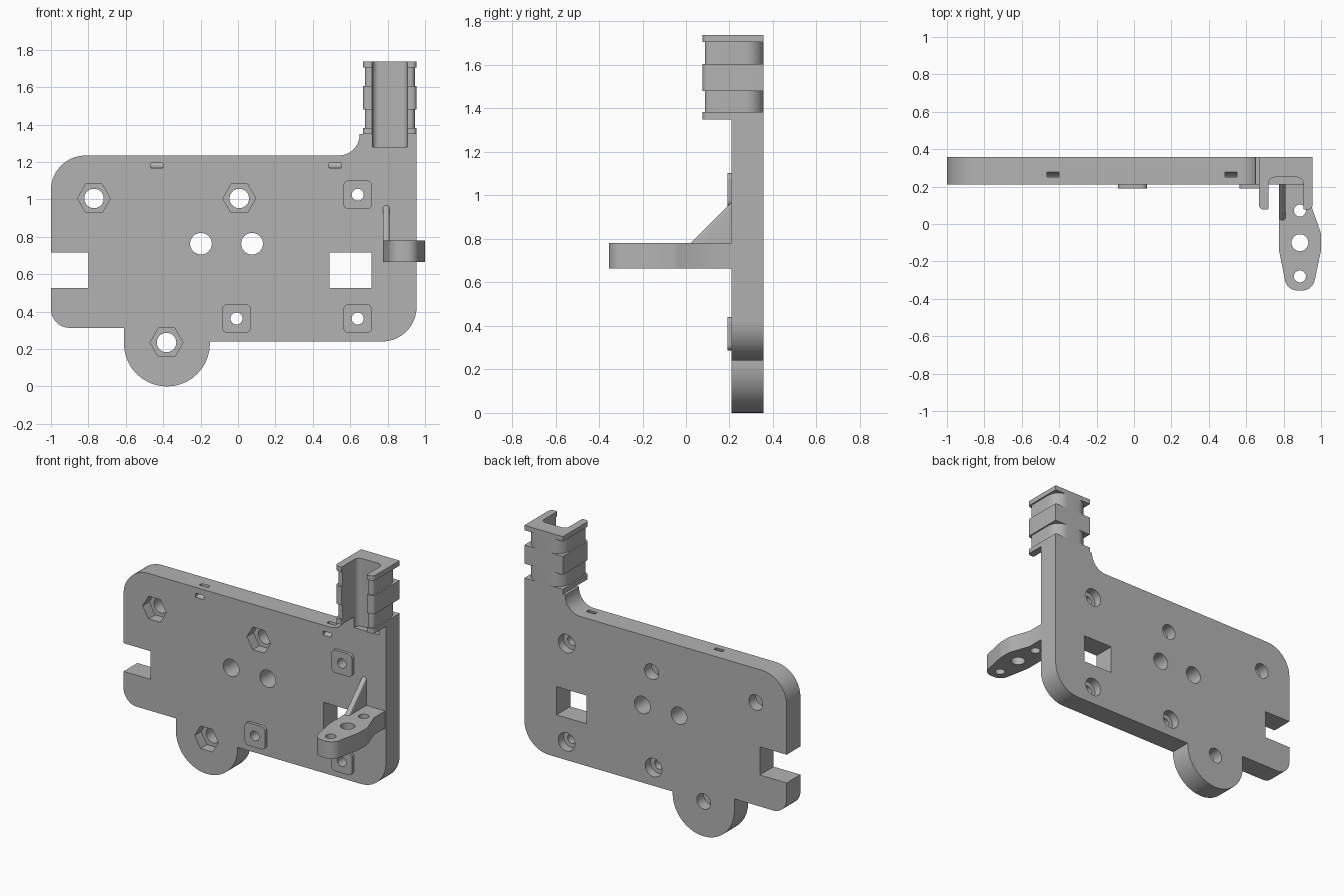
import bpy, bmesh, math
from mathutils import Vector

old = bpy.data.objects.get("Cube")
if old:
    bpy.data.objects.remove(old, do_unlink=True)

grey = bpy.data.materials.new("matte grey")
grey.use_nodes = True
COLOUR = (0.45, 0.45, 0.45, 1)
grey.diffuse_color = COLOUR
grey.node_tree.nodes["Principled BSDF"].inputs["Base Color"].default_value = COLOUR


def rounded(corners, steps=10):
    """Polygon from (u, v, radius) corners, each rounded by an arc."""
    out = []
    for i, (u, v, r) in enumerate(corners):
        p = Vector((u, v))
        if r == 0:
            out.append(p)
            continue
        a = (Vector(corners[i - 1][:2]) - p).normalized()
        b = (Vector(corners[(i + 1) % len(corners)][:2]) - p).normalized()
        half = a.angle(b) / 2
        centre = p + (a + b).normalized() * (r / math.sin(half))
        start = p + a * (r / math.tan(half)) - centre
        end = p + b * (r / math.tan(half)) - centre
        sweep = start.angle_signed(end)
        for k in range(steps + 1):
            t = -sweep * k / steps
            q = Vector((start.x * math.cos(t) - start.y * math.sin(t),
                        start.x * math.sin(t) + start.y * math.cos(t))) + centre
            if not out or (q - out[-1]).length > 1e-4:
                out.append(q)
    return out


def rect(u0, u1, v0, v1, r=0):
    return rounded([(u0, v0, r), (u1, v0, r), (u1, v1, r), (u0, v1, r)])


def circle(u, v, r, n=40):
    return [(u + r * math.cos(math.tau * k / n), v + r * math.sin(math.tau * k / n))
            for k in range(n)]


def prism(name, points, axis, lo, hi):
    """Extrude a flat outline along one axis from lo to hi."""
    place = {"X": lambda u, v, w: (w, u, v),
             "Y": lambda u, v, w: (u, w, v),
             "Z": lambda u, v, w: (u, v, w)}[axis]
    bm = bmesh.new()
    ends = [[bm.verts.new(place(p[0], p[1], w)) for p in points] for w in (lo, hi)]
    bm.faces.new(ends[0])
    bm.faces.new(ends[1][::-1])
    n = len(points)
    for i in range(n):
        j = (i + 1) % n
        bm.faces.new((ends[0][j], ends[0][i], ends[1][i], ends[1][j]))
    bmesh.ops.recalc_face_normals(bm, faces=bm.faces)
    mesh = bpy.data.meshes.new(name)
    bm.to_mesh(mesh)
    bm.free()
    mesh.materials.append(grey)
    obj = bpy.data.objects.new(name, mesh)
    bpy.context.collection.objects.link(obj)
    return obj


def cut(obj, points, axis, lo, hi, operation="DIFFERENCE"):
    tool = prism("cutter", points, axis, lo, hi)
    tool.hide_render = True
    mod = obj.modifiers.new("cut", "BOOLEAN")
    mod.operation, mod.solver, mod.object = operation, "EXACT", tool
    bpy.context.view_layer.objects.active = obj
    bpy.ops.object.modifier_apply(modifier=mod.name)
    bpy.data.objects.remove(tool, do_unlink=True)


FRONT, BACK = 0.21, 0.357

# Main plate with side notch, round lobe and neck
plate = prism("plate", rounded([
    (-1, 1.235, .185), (-1, .715, 0), (-.8, .715, 0), (-.8, .525, 0), (-1, .525, 0),
    (-1, .313, .1), (-.61, .313, 0), (-.61, 0, .23), (-.15, 0, .23), (-.15, .24, 0),
    (.955, .24, .185), (.955, 1.35, 0), (.65, 1.35, 0), (.65, 1.235, .11)]),
    "Y", FRONT, BACK)

# Square pads, drilled and counterbored from behind
for x, z in ((-.008, .363), (.64, .363), (.64, 1.025)):
    cut(plate, rect(x - .077, x + .077, z - .077, z + .077, .03), "Y", .19, .25, "UNION")
    cut(plate, circle(x, z, .032), "Y", .1, .4)
    cut(plate, circle(x, z, .062), "Y", .3, .4)

# Hexagonal nut pockets with bolt holes
for x, z in ((-.77, 1.005), (.007, 1.005), (-.382, .235)):
    cut(plate, circle(x, z, .088, 6), "Y", .1, .28)
    cut(plate, circle(x, z, .052), "Y", .1, .4)

# Plain holes and rectangular window
for x in (-.198, .075):
    cut(plate, circle(x, .763, .058), "Y", .1, .4)
cut(plate, rect(.49, .715, .525, .715), "Y", .1, .4)

# Curved tie tunnels from the front face to the top edge
for x in (-.432, .518):
    arc = []
    for radius, order in ((.067, range(-2, 15)), (.04, range(14, -3, -1))):
        arc += [(FRONT + radius * math.sin(k * math.pi / 24),
                 1.235 - radius * math.cos(k * math.pi / 24)) for k in order]
    cut(plate, arc, "X", x - .032, x + .032)

# Channel sunk into the neck
cut(plate, rect(.718, .905, .1, .25, .035), "Z", 1.28, 1.5)


# Channel tower: full collars alternating with rounded tie grooves
def channel(inset, back_radius):
    left, right, tip = .668 + inset, .955 - inset, .077 + inset
    return rounded([
        (left, BACK, back_radius), (right, BACK, back_radius),
        (right, tip, .025), (.905, tip, .005), (.905, .25, .035),
        (.718, .25, .035), (.718, tip, .005), (left, tip, .025)])


parts = [plate]
levels = (1.35, 1.383, 1.48, 1.605, 1.705, 1.738)
for i, (lo, hi) in enumerate(zip(levels, levels[1:])):
    if i % 2:
        parts.append(prism("tower_groove", channel(.01, .085), "Z", lo, hi))
    else:
        parts.append(prism("tower_collar", channel(0, 0), "Z", lo, hi))

# Bracket arm with three holes
arm = prism("bracket_arm", rounded([
    (.775, .22, 0), (.775, -.14, .12), (.818, -.355, .067), (.955, -.355, .067),
    (1, -.14, .12), (1, -.05, .12), (.95, .09, 0), (.95, .22, 0)]), "Z", .665, .78)
for y, r in ((.072, .032), (-.1, .045), (-.28, .032)):
    cut(arm, circle(.887, y, r), "Z", .5, .9)
parts.append(arm)

# Sloped stiffening rib above the arm
rib = prism("bracket_rib", rect(.775, .81, .02, .25, .017), "Z", .78, .968)
for v in rib.data.vertices:
    if v.co.z > .9 and v.co.y < .1:
        v.co.y += .19
parts.append(rib)

# Smooth the curves, keep the edges crisp
bpy.ops.object.select_all(action="DESELECT")
for obj in parts:
    obj.select_set(True)
bpy.context.view_layer.objects.active = plate
bpy.ops.object.shade_smooth_by_angle(angle=math.radians(30))
